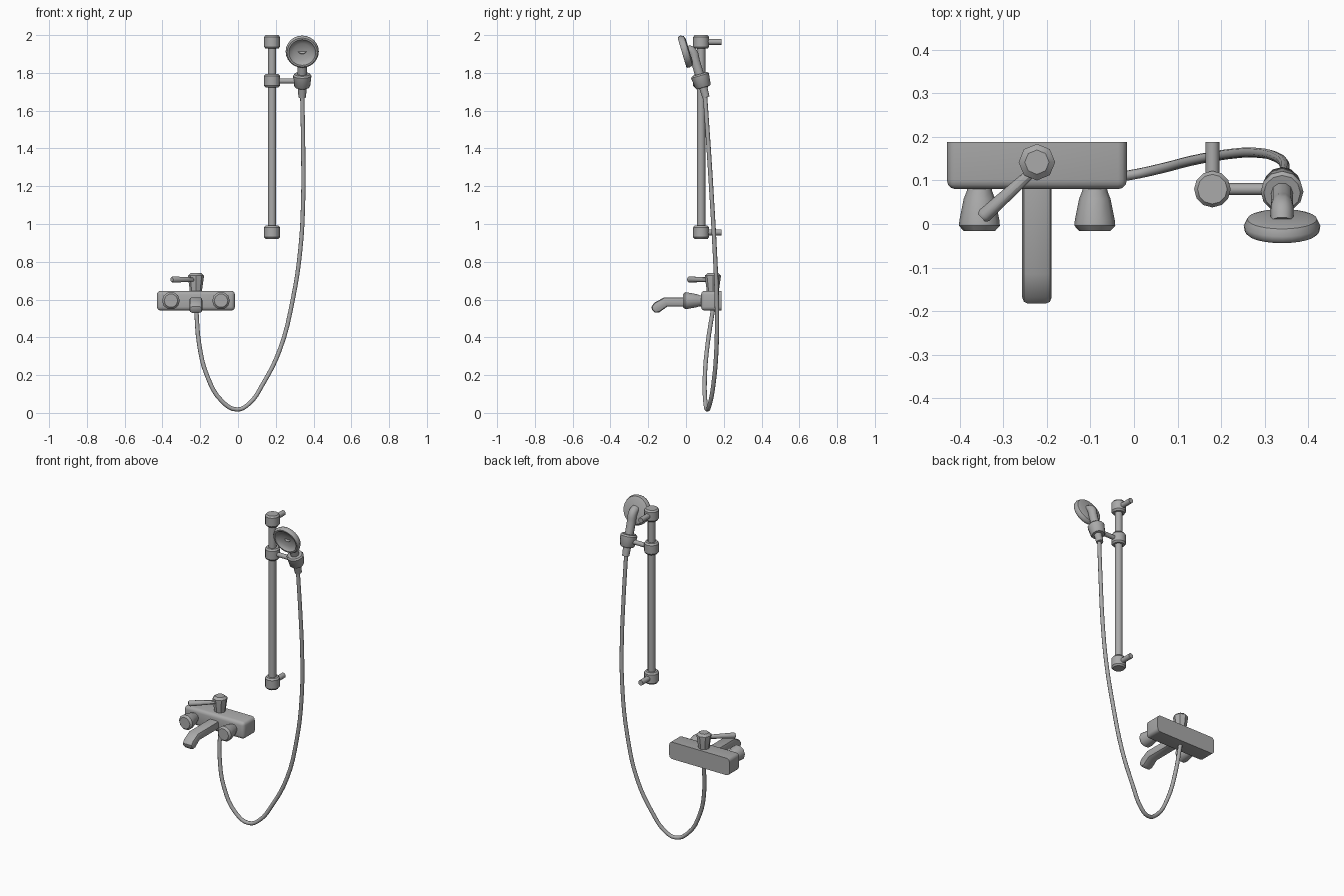
import bpy, bmesh, math
from mathutils import Vector

if "Cube" in bpy.data.objects:
    bpy.data.objects.remove(bpy.data.objects["Cube"], do_unlink=True)

# One brushed metal for everything
metal = bpy.data.materials.new("grey metal")
metal.use_nodes = True
GREY = (0.4, 0.4, 0.4, 1)
metal.diffuse_color = GREY
metal.node_tree.nodes["Principled BSDF"].inputs["Base Color"].default_value = GREY


def finish(ob, angle=35):
    """Give an object the metal and smooth all but its sharp edges."""
    ob.data.materials.clear()
    ob.data.materials.append(metal)
    bpy.ops.object.select_all(action='DESELECT')
    ob.select_set(True)
    bpy.context.view_layer.objects.active = ob
    if ob.type == 'CURVE':
        bpy.ops.object.convert(target='MESH')
    bpy.ops.object.shade_smooth_by_angle(angle=math.radians(angle))
    return bpy.context.object


def from_bmesh(name, bm, angle=35):
    bmesh.ops.recalc_face_normals(bm, faces=bm.faces[:])
    me = bpy.data.meshes.new(name)
    bm.to_mesh(me)
    bm.free()
    ob = bpy.data.objects.new(name, me)
    bpy.context.collection.objects.link(ob)
    return finish(ob, angle)


def lathe(name, profile, origin, axis=(0, 0, 1), sides=12, angle=35):
    """Turn (radius, height) points around an axis; both ends are capped."""
    bm = bmesh.new()
    rings = []
    for r, h in profile:
        rings.append([bm.verts.new((r * math.cos(t), r * math.sin(t), h))
                      for t in (math.tau * i / sides for i in range(sides))])
    for a, b in zip(rings, rings[1:]):
        for i in range(sides):
            j = (i + 1) % sides
            bm.faces.new((a[i], a[j], b[j], b[i]))
    bm.faces.new(rings[0][::-1])
    bm.faces.new(rings[-1])
    turn = Vector(axis).to_track_quat('Z', 'Y').to_matrix().to_4x4()
    turn.translation = Vector(origin)
    bm.transform(turn)
    return from_bmesh(name, bm, angle)


def rod(name, start, end, r0, r1=None, sides=12):
    d = Vector(end) - Vector(start)
    return lathe(name, [(r0, 0), (r1 or r0, d.length)], start, d, sides)


def tube(name, points, radius, scales=None, resolution=4):
    """Round tube along a smooth path."""
    cu = bpy.data.curves.new(name, 'CURVE')
    cu.dimensions = '3D'
    cu.bevel_depth = radius
    cu.bevel_resolution = 3
    cu.resolution_u = resolution
    cu.use_fill_caps = True
    sp = cu.splines.new('BEZIER')
    sp.bezier_points.add(len(points) - 1)
    for i, (bp, p) in enumerate(zip(sp.bezier_points, points)):
        bp.co = p
        bp.handle_left_type = bp.handle_right_type = 'AUTO'
        bp.radius = scales[i] if scales else 1
    ob = bpy.data.objects.new(name, cu)
    bpy.context.collection.objects.link(ob)
    return finish(ob, 45)


# Wall rail with end caps, wall pins and slider
RX, RY = 0.18, 0.08
rod("rail", (RX, RY, 0.94), (RX, RY, 1.98), 0.022)
collar = [(0.034, -0.036), (0.042, -0.026), (0.042, 0.026), (0.034, 0.036)]
for label, z in (("lower", 0.956), ("upper", 1.964)):
    lathe(label + "_rail_cap", collar, (RX, RY, z))
    rod(label + "_wall_pin", (RX, RY, z), (RX, 0.188, z), 0.016)
lathe("slider", collar, (RX, RY, 1.758))
rod("slider_arm", (RX, RY, 1.757), (0.34, RY, 1.757), 0.0138)

# Hand shower: holder, handle and dished head
HX, TILT = 0.34, math.radians(16.5)
along = (0, -math.sin(TILT), math.cos(TILT))
lathe("handset_holder", [(0.036, -0.037), (0.042, -0.03), (0.049, 0.028), (0.042, 0.037)],
      (HX, 0.082, 1.758), along)
tube("handset_handle",
     [(HX, 0.106, 1.67), (HX, 0.082, 1.755), (HX, 0.05, 1.86), (HX, 0.033, 1.912), (HX, 0.005, 1.925)],
     0.026, [0.78, 0.95, 0.98, 1, 1])
facing = (0, -math.cos(TILT), -math.sin(TILT))
lathe("shower_head",
      [(0.062, -0.022), (0.08, -0.016), (0.088, 0), (0.086, 0.012), (0.08, 0.018), (0.071, 0.018),
       (0.066, 0.011), (0.045, 0.002), (0.02, -0.003), (0.002, -0.004)],
      (HX, -0.004, 1.913), facing, 24, 40)

# Hanging hose
tube("hose",
     [(HX, 0.1, 1.69), (0.345, 0.12, 1.4), (0.345, 0.137, 1.13), (0.33, 0.152, 0.865),
      (0.29, 0.163, 0.6), (0.222, 0.161, 0.336), (0.13, 0.145, 0.15), (0.06, 0.127, 0.05),
      (-0.005, 0.113, 0.018), (-0.085, 0.102, 0.062), (-0.165, 0.1, 0.2),
      (-0.205, 0.114, 0.36), (-0.222, 0.145, 0.56)],
     0.0115)

# Mixer body: block rounded everywhere but against the wall
MX, MZ = -0.223, 0.594
bm = bmesh.new()
bmesh.ops.create_cube(bm, size=1)
for v in bm.verts:
    v.co = (MX + v.co.x * 0.413, 0.134 + v.co.y * 0.108, MZ + v.co.z * 0.105)
front = [e for e in bm.edges if any(v.co.y < 0.1 for v in e.verts)]
bmesh.ops.bevel(bm, geom=front, offset=0.02, segments=3, profile=0.5, affect='EDGES')
from_bmesh("mixer_body", bm)

# Spout: side outline given width, with softened rims
outline = [(0.1, 0.612), (-0.115, 0.612), (-0.168, 0.583), (-0.183, 0.562),
           (-0.18, 0.545), (-0.165, 0.53), (-0.142, 0.532), (-0.1, 0.562), (0.1, 0.562)]
bm = bmesh.new()
side = bm.faces.new([bm.verts.new((MX - 0.034, y, z)) for y, z in outline])
grown = bmesh.ops.extrude_face_region(bm, geom=[side])["geom"]
for v in grown:
    if isinstance(v, bmesh.types.BMVert):
        v.co.x += 0.068
rims = [e for e in bm.edges if abs(e.verts[0].co.x - e.verts[1].co.x) < 0.001]
bmesh.ops.bevel(bm, geom=rims, offset=0.014, segments=2, profile=0.5, affect='EDGES')
from_bmesh("spout", bm, 40)

# Two front knobs
for label, x in (("right", -0.355), ("left", -0.09)):
    lathe(label + "_knob",
          [(0.027, -0.01), (0.029, 0.004), (0.036, 0.022), (0.046, 0.072), (0.047, 0.084), (0.036, 0.096)],
          (x, 0.08, MZ), (0, -1, 0), 10, 40)

# Top lever
lathe("lever_hub", [(0.032, 0), (0.034, 0.02), (0.042, 0.075), (0.042, 0.085), (0.028, 0.098)],
      (MX, 0.142, 0.642), (0, 0, 1), 8, 40)
reach = Vector((-0.35, 0.014, 0.706)) - Vector((MX, 0.13, 0.706))
lathe("lever", [(0.011, 0), (0.017, reach.length - 0.008), (0.012, reach.length)],
      (MX, 0.13, 0.706), reach, 10)
